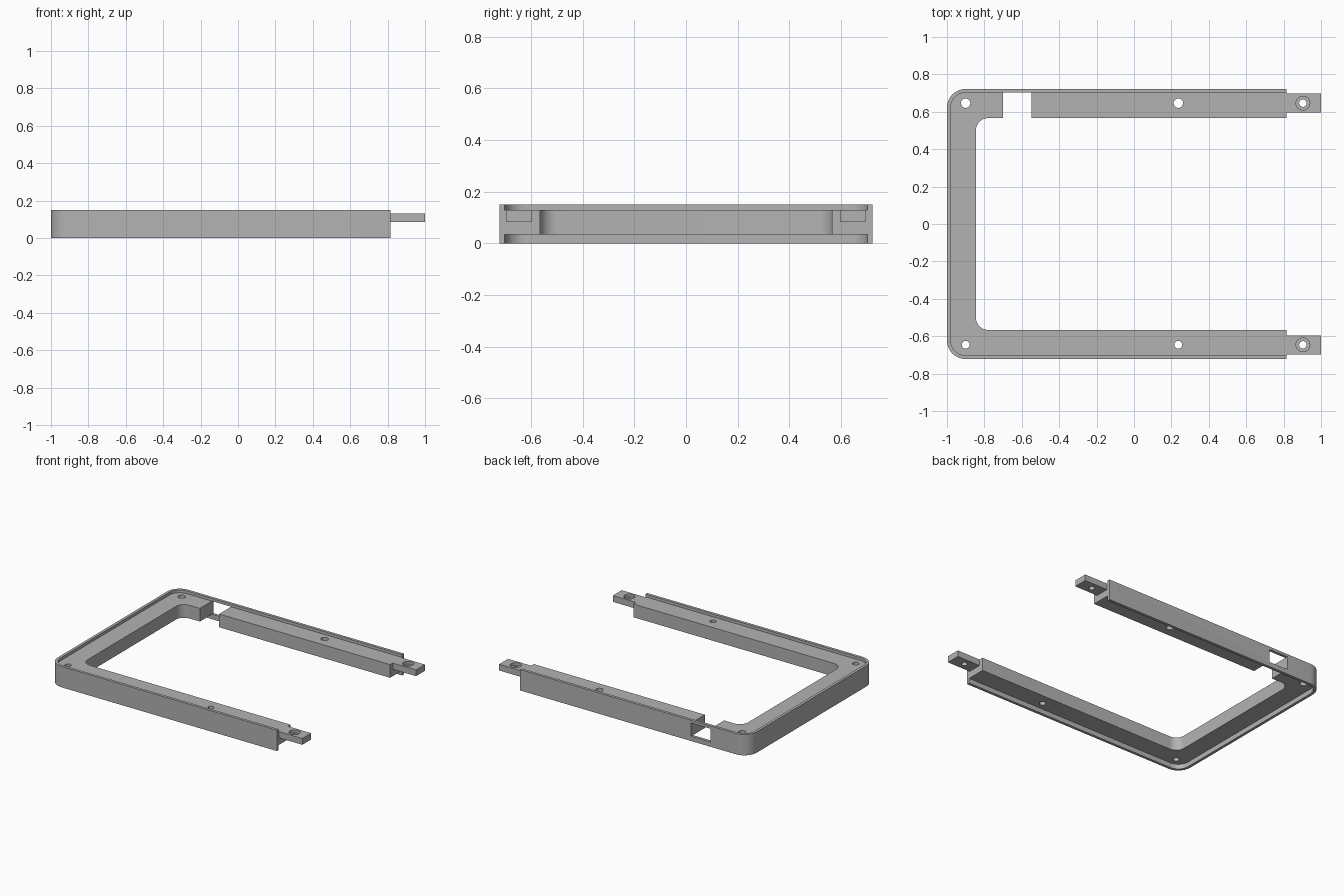
import bpy, bmesh
from math import sin, cos, pi

if "Cube" in bpy.data.objects:
    bpy.data.objects.remove(bpy.data.objects["Cube"])

grey = bpy.data.materials.new("plain grey")
grey.use_nodes = True
grey.diffuse_color = (0.45, 0.45, 0.45, 1)
grey.node_tree.nodes["Principled BSDF"].inputs["Base Color"].default_value = grey.diffuse_color

# Main dimensions
LEFT, END, TIP = -1.0, 0.815, 1.0
HALF, WALL, INNER = 0.722, 0.02, 0.566
HEIGHT, LOW, HIGH = 0.15, 0.035, 0.13
HOLE_Y = 0.646


def prism(name, outline, z0, z1):
    """Extrude a flat outline from z0 to z1."""
    bm = bmesh.new()
    face = bm.faces.new([bm.verts.new((x, y, z0)) for x, y in outline])
    top = bmesh.ops.extrude_face_region(bm, geom=[face])["geom"]
    verts = [v for v in top if isinstance(v, bmesh.types.BMVert)]
    bmesh.ops.translate(bm, verts=verts, vec=(0, 0, z1 - z0))
    bmesh.ops.recalc_face_normals(bm, faces=bm.faces)
    mesh = bpy.data.meshes.new(name)
    bm.to_mesh(mesh)
    bm.free()
    mesh.materials.append(grey)
    obj = bpy.data.objects.new(name, mesh)
    bpy.context.collection.objects.link(obj)
    return obj


def box(name, x0, x1, y0, y1, z0, z1):
    return prism(name, [(x0, y0), (x1, y0), (x1, y1), (x0, y1)], z0, z1)


def disc(name, x, y, r, z0, z1, n=32):
    ring = [(x + r * cos(2 * pi * i / n), y + r * sin(2 * pi * i / n)) for i in range(n)]
    return prism(name, ring, z0, z1)


def d_outline(x0, x1, half, r, n=12):
    """Rectangle open towards +x, with both left corners rounded."""
    arc = [(x0 + r - r * sin(a), half - r + r * cos(a))
           for a in (pi / 2 * i / n for i in range(n + 1))]
    return [(x1, half)] + arc + [(x, -y) for x, y in reversed(arc)] + [(x1, -half)]


def combine(target, tool, operation="DIFFERENCE"):
    mod = target.modifiers.new("combine", "BOOLEAN")
    mod.operation, mod.solver, mod.object = operation, "EXACT", tool
    bpy.ops.object.select_all(action="DESELECT")
    bpy.context.view_layer.objects.active = target
    target.select_set(True)
    bpy.ops.object.modifier_apply(modifier=mod.name)
    bpy.data.objects.remove(tool)


# U-shaped frame with rounded corners
frame = prism("frame", d_outline(LEFT, END, HALF, 0.1), 0, HEIGHT)
combine(frame, prism("opening", d_outline(-0.845, 1.2, INNER, 0.065), -0.1, 0.3))

# Recess above and below, leaving a thin outer rim
rim = d_outline(LEFT + WALL, 1.2, HALF - WALL, 0.08)
combine(frame, prism("top_recess", rim, HIGH, 0.3))
combine(frame, prism("bottom_recess", rim, -0.1, LOW))

# Gap in the back rail with a window through its wall
combine(frame, box("back_gap", -0.7, -0.547, 0.5, 0.8, LOW, HIGH))

for side in (-1, 1):
    # Tongue at the open end of each rail
    y0, y1 = sorted((side * 0.596, side * 0.697))
    combine(frame, box("tongue", END - 0.05, TIP, y0, y1, 0.085, HIGH), "UNION")
    # Screw holes, counterbored on the tongue
    radius = 0.025 if side > 0 else 0.021
    for x, r in ((-0.9, radius), (0.237, radius), (0.903, 0.02)):
        combine(frame, disc("hole", x, side * HOLE_Y, r, -0.1, 0.3))
    combine(frame, disc("counterbore", 0.903, side * HOLE_Y, 0.037, 0.11, 0.3))

bpy.ops.object.shade_smooth_by_angle(angle=pi / 6)
